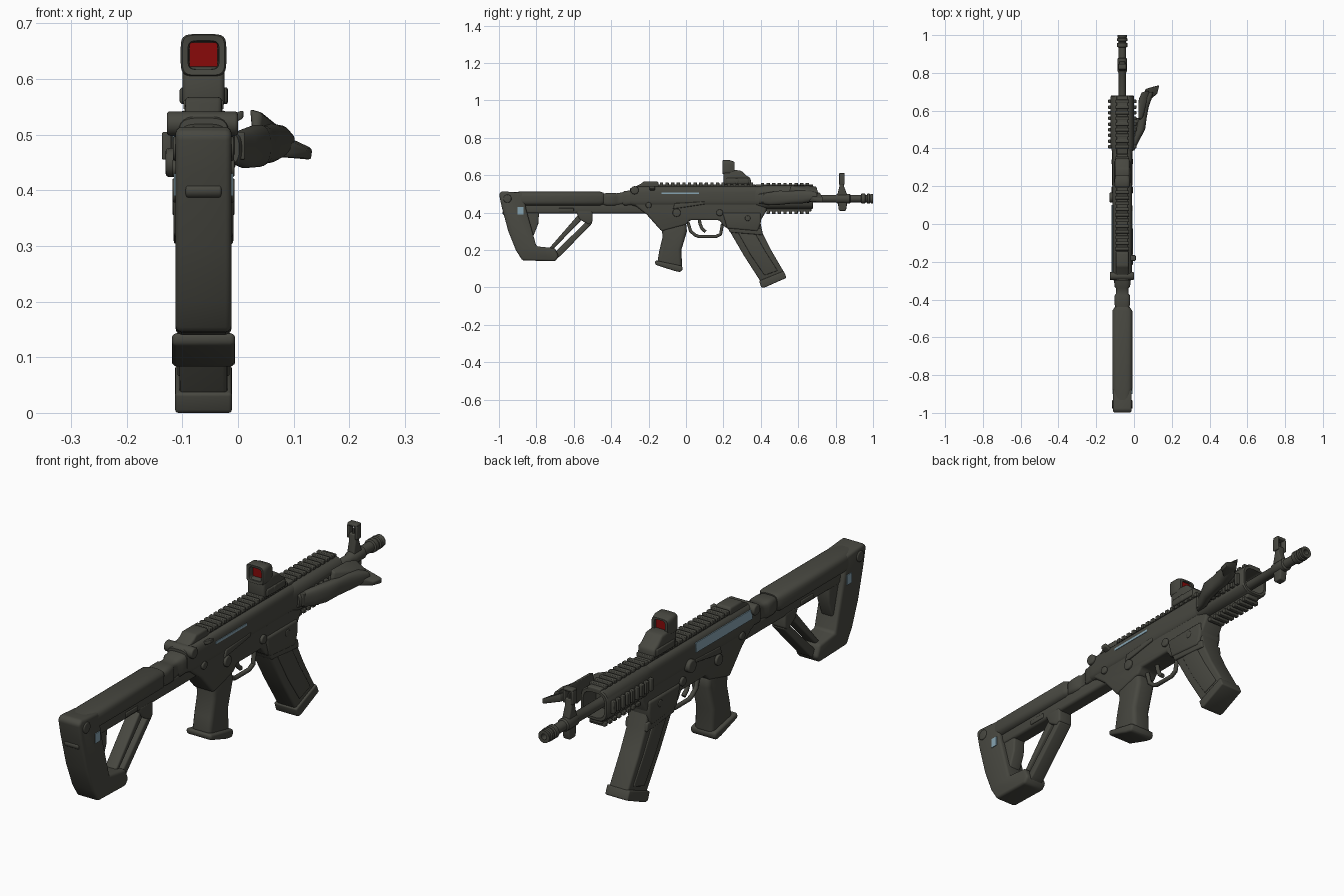
import bpy, bmesh, math
from mathutils import Vector

CX = -0.062  # centre line of the body

def material(name, col):
    m = bpy.data.materials.new(name)
    m.diffuse_color = (*col, 1)
    return m

DARK = material("dark_olive_grey", (0.064, 0.064, 0.052))
RED = material("lens_red", (0.25, 0.003, 0.003))
BLUE = material("pale_blue_metal", (0.24, 0.37, 0.44))

def finish(name, bm, mat=DARK, bevel=0.0):
    bmesh.ops.recalc_face_normals(bm, faces=bm.faces)
    me = bpy.data.meshes.new(name)
    bm.to_mesh(me)
    bm.free()
    me.materials.append(mat)
    ob = bpy.data.objects.new(name, me)
    bpy.context.collection.objects.link(ob)
    if bevel:
        b = ob.modifiers.new("bevel", "BEVEL")
        b.width, b.segments, b.angle_limit = bevel, 3, math.radians(35)
    return ob

def prism(name, pts, hw, bevel=0.008, cx=CX, mat=DARK):
    """Side profile of (y, z) points given a width along x."""
    bm = bmesh.new()
    a = [bm.verts.new((cx - hw, y, z)) for y, z in pts]
    b = [bm.verts.new((cx + hw, y, z)) for y, z in pts]
    bm.faces.new(a)
    bm.faces.new(b)
    for i in range(len(a)):
        j = (i + 1) % len(a)
        bm.faces.new((a[i], a[j], b[j], b[i]))
    return finish(name, bm, mat, bevel)

def loft(name, secs, p=2, n=24, cap=True, mat=DARK):
    """Rounded rings (x, y, z, half width, half height) joined along y."""
    bm = bmesh.new()
    rings = []
    for x, y, z, a, b in secs:
        ring = []
        for i in range(n):
            t = 2 * math.pi * (i + 0.5) / n
            c, s = math.cos(t), math.sin(t)
            ring.append(bm.verts.new((x + a * math.copysign(abs(c) ** (2 / p), c), y,
                                      z + b * math.copysign(abs(s) ** (2 / p), s))))
        rings.append(ring)
    for r, q in zip(rings, rings[1:]):
        for i in range(n):
            j = (i + 1) % n
            bm.faces.new((r[i], r[j], q[j], q[i]))
    if cap:
        bm.faces.new(rings[0])
        bm.faces.new(rings[-1])
    return finish(name, bm, mat)

def box(name, x0, x1, y0, y1, z0, z1, bevel=0.004, mat=DARK):
    return prism(name, [(y0, z0), (y1, z0), (y1, z1), (y0, z1)], (x1 - x0) / 2, bevel, (x0 + x1) / 2, mat)

def hull(name, pts, bevel=0.006, mat=DARK):
    bm = bmesh.new()
    for v in pts:
        bm.verts.new(v)
    bmesh.ops.convex_hull(bm, input=bm.verts)
    return finish(name, bm, mat, bevel)

def pin(name, x0, x1, y, z, r, bevel=0.004):
    pts = [(y + r * math.cos(k * math.pi / 8), z + r * math.sin(k * math.pi / 8)) for k in range(16)]
    prism(name, pts, (x1 - x0) / 2, bevel, (x0 + x1) / 2)

def bar(name, pts, r):
    """Round bar along a (y, z) path."""
    cu = bpy.data.curves.new(name, "CURVE")
    cu.dimensions = "3D"
    cu.bevel_depth, cu.bevel_resolution, cu.use_fill_caps = r, 3, True
    sp = cu.splines.new("POLY")
    sp.points.add(len(pts) - 1)
    for q, (y, z) in zip(sp.points, pts):
        q.co = (CX, y, z, 1)
    cu.materials.append(DARK)
    bpy.context.collection.objects.link(bpy.data.objects.new(name, cu))

# --- stock
loft("stock_tube", [(CX, -0.985, .475, .036, .033), (CX, -0.9, .475, .046, .037), (CX, -0.87, .475, .053, .038),
                    (CX, -0.46, .475, .053, .038), (CX, -0.44, .475, .04, .032)], 3.5)
prism("butt_frame", [(-1, .5), (-.985, .43), (-.95, .3), (-.91, .2), (-.875, .145), (-.70, .14), (-.68, .165),
                     (-.70, .21), (-.80, .22), (-.855, .42), (-.87, .505), (-.985, .515)], .050, .014)
prism("butt_web", [(-.87, .42), (-.785, .41), (-.79, .34), (-.83, .24)], .028)
for i in range(6):
    t = i / 5
    pin("butt_ridge", CX - .032, CX + .032, -.968 + .085 * t, .40 - .21 * t, .014)
prism("stock_lower_bar", [(-.87, .395), (-.87, .45), (-.2, .45), (-.2, .395)], .032, .012)
prism("strut_lower", [(-.70, .15), (-.67, .17), (-.5, .345), (-.52, .365), (-.70, .19)], .03, .006)
prism("strut_upper", [(-.74, .20), (-.715, .20), (-.55, .37), (-.575, .39)], .026, .006)
prism("strut_joint", [(-.59, .41), (-.57, .365), (-.52, .335), (-.5, .35), (-.5, .41)], .033)
box("stock_slot", CX - .036, CX + .036, -.68, -.6, .405, .425)
pin("stock_hinge_pin", CX - .055, CX + .055, -.955, .475, .022)
for side in (-1, 1):
    box("blue_butt_patch", CX + side * .051 - .002, CX + side * .051 + .002, -.90, -.87, .39, .43, 0, BLUE)

# --- folding hinge
loft("hinge_block", [(CX, -.45, .47, .036, .03), (CX, -.42, .47, .042, .036), (CX, -.38, .47, .042, .036),
                     (CX, -.37, .47, .034, .034), (CX, -.34, .475, .034, .034), (CX, -.33, .475, .042, .04),
                     (CX, -.28, .48, .044, .042)], 4)

# --- receiver
prism("lower_receiver", [(-.3, .52), (-.3, .46), (-.21, .39), (-.13, .30), (0, .335), (.02, .36), (.18, .36),
                         (.2, .33), (.23, .31), (.385, .295), (.4, .36), (.43, .41), (.43, .52)], .046, .01)
loft("top_cover", [(CX, -.3, .485, .045, .045), (CX, -.27, .487, .052, .055), (CX, .36, .487, .052, .055),
                   (CX, .4, .485, .05, .055)], 4)
prism("magazine_well", [(.195, .40), (.22, .315), (.385, .30), (.4, .35), (.4, .40)], .054, .01)
box("rail_base", CX - .03, CX + .03, -.2, .37, .53, .55)
for i in range(17):
    y = -.14 + i * .03
    box("rail_tooth", CX - .036, CX + .036, y, y + .018, .545, .562, .003)
prism("rear_sight", [(-.29, .53), (-.24, .555), (-.225, .568), (-.15, .568), (-.14, .53)], .033)
pin("rear_sight_knobs", CX - .066, CX + .062, -.275, .52, .022, .006)
hull("charging_knob", [(x, y, z) for x, zc in ((-.03, .52), (.01, .537)) for y in (-.195, -.165)
                       for z in (zc - .008, zc + .008)])
for y, z, r in ((-.05, .40, .022), (.18, .40, .018), (-.2, .44, .016), (.33, .37, .015)):
    pin("receiver_pin", CX - .056, CX + .056, y, z, r)
prism("selector_lever", [(-.07, .42), (-.03, .425), (.1, .445), (.1, .46), (-.06, .45)], .053, .004)
pin("left_button", -.13, CX, .14, .45, .026, .006)
hull("blue_bolt_plate", [(x, y, z) for y in (-.26, .1) for x, z in
                         ((-.118, .488), (-.112, .488), (-.114, .525), (-.108, .525))], 0, BLUE)
box("blue_bolt_strip", -.0105, -.008, -.13, .07, .499, .509, 0, BLUE)

# --- grip, trigger and guard
prism("pistol_grip", [(-.13, .32), (0, .35), (.005, .30), (-.025, .2), (-.02, .1), (-.05, .092), (-.155, .125),
                      (-.142, .2), (-.125, .27)], .043, .018)
prism("grip_base", [(-.165, .145), (-.165, .122), (-.06, .088), (-.03, .082), (-.018, .095), (-.02, .115)], .057, .011)
bar("trigger_guard", [(.01, .35), (.025, .3), (.05, .28), (.07, .272), (.16, .272), (.185, .285), (.195, .34)], .009)
bar("trigger", [(.07, .37), (.075, .34), (.085, .315), (.105, .298)], .009)

# --- magazine
prism("magazine", [(.21, .36), (.24, .29), (.31, .17), (.40, .03), (.525, .08), (.455, .2), (.41, .29), (.395, .36)],
      .043, .009)
prism("magazine_panel", [(.28, .29), (.345, .175), (.42, .065), (.49, .09), (.42, .2), (.37, .29)], .047, .004)
prism("magazine_base", [(.39, .035), (.403, .0), (.42, .0), (.538, .052), (.522, .088)], .051, .006)
prism("magazine_collar", [(.22, .325), (.235, .295), (.41, .28), (.405, .315)], .05, .005)

# --- handguard, open at the muzzle end
loft("handguard", [(CX, .34, .485, .046, .05), (CX, .42, .483, .062, .064), (CX, .675, .483, .062, .064),
                   (CX, .68, .483, .058, .06), (CX, .68, .483, .048, .05), (CX, .6, .483, .046, .048)], 3.2, 32)
box("guard_top_rail", CX - .03, CX + .03, .37, .68, .535, .552)
box("guard_bottom_rail", CX - .028, CX + .028, .43, .67, .405, .425)
for i in range(9):
    y = .40 + i * .03
    box("guard_top_tooth", CX - .036, CX + .036, y, y + .018, .545, .56, .003)
    if i:
        box("guard_bottom_tooth", CX - .036, CX + .036, y, y + .018, .393, .41, .003)
    for s in (-1, 1):
        x = CX + s * .066
        box("guard_side_tooth", x - .0085, x + .0085, y, y + .018, .455, .505, .003)

# --- barrel, front sight and muzzle
barrel = [(.58, .02), (.8, .02), (.81, .026), (.875, .026), (.88, .02), (.935, .02), (.938, .027), (.957, .027),
          (.96, .021), (.967, .021), (.97, .027), (.982, .027), (.985, .022), (.989, .025), (1, .025), (1, .012), (.97, .012)]
loft("barrel", [(CX, y, .475, r, r) for y, r in barrel])
prism("front_sight_post", [(.815, .42), (.82, .41), (.855, .41), (.86, .44), (.86, .5), (.845, .54), (.845, .57),
                           (.82, .57), (.82, .54), (.81, .5)], .016, .005)
for s in (-1, 1):
    box("front_sight_ear", CX + s * .018 - .005, CX + s * .018 + .005, .818, .848, .55, .605)
box("front_sight_bridge", CX - .022, CX + .022, .818, .848, .6, .612)
box("front_sight_pin", CX - .004, CX + .004, .826, .84, .56, .59, .002)

# --- reflex sight
prism("sight_body", [(.2, .55), (.2, .62), (.265, .628), (.295, .625), (.32, .6), (.345, .585), (.35, .55)], .038, .01)
box("sight_clamp", CX - .043, CX + .043, .215, .335, .555, .585, .006)
pin("sight_screw", CX, -.018, .27, .57, .015)
W = .643
loft("sight_hood", [(CX, .23, W, .026, .024), (CX, .198, W, .028, .026), (CX, .196, W, .038, .036),
                    (CX, .2, W, .041, .038), (CX, .235, W, .041, .038), (CX, .258, W - .003, .036, .032),
                    (CX, .258, W, .024, .022), (CX, .24, W, .024, .022)], 5, 32)
box("sight_lens", CX - .025, CX + .025, .221, .248, W - .0225, W + .0225, 0, RED)

# --- side foregrip wing
loft("wing_arm", [(-.01, .39, .475, .012, .025), (.012, .45, .475, .02, .035), (.035, .5, .48, .024, .038),
                  (.045, .56, .482, .022, .034), (.052, .62, .485, .026, .036), (.066, .67, .488, .03, .03),
                  (.08, .70, .488, .022, .018)], 2.6)
hull("wing_tip", [(.045, .64, .505), (.05, .63, .462), (.06, .715, .51), (.062, .715, .475), (.135, .735, .475),
                  (.132, .735, .455), (.125, .69, .475), (.12, .69, .458)])
hull("wing_fin", [(.022, .56, .545), (.042, .56, .54), (.025, .66, .545), (.042, .70, .54), (.085, .71, .505),
                  (.03, .54, .47), (.07, .60, .47), (.03, .66, .45)])
box("wing_mount", -.01, .035, .48, .56, .46, .495)

# --- apply bevels and smooth shading
bpy.ops.object.select_all(action="SELECT")
bpy.context.view_layer.objects.active = bpy.context.selected_objects[0]
bpy.ops.object.convert(target="MESH")
bpy.ops.object.shade_smooth_by_angle(angle=math.radians(40))
